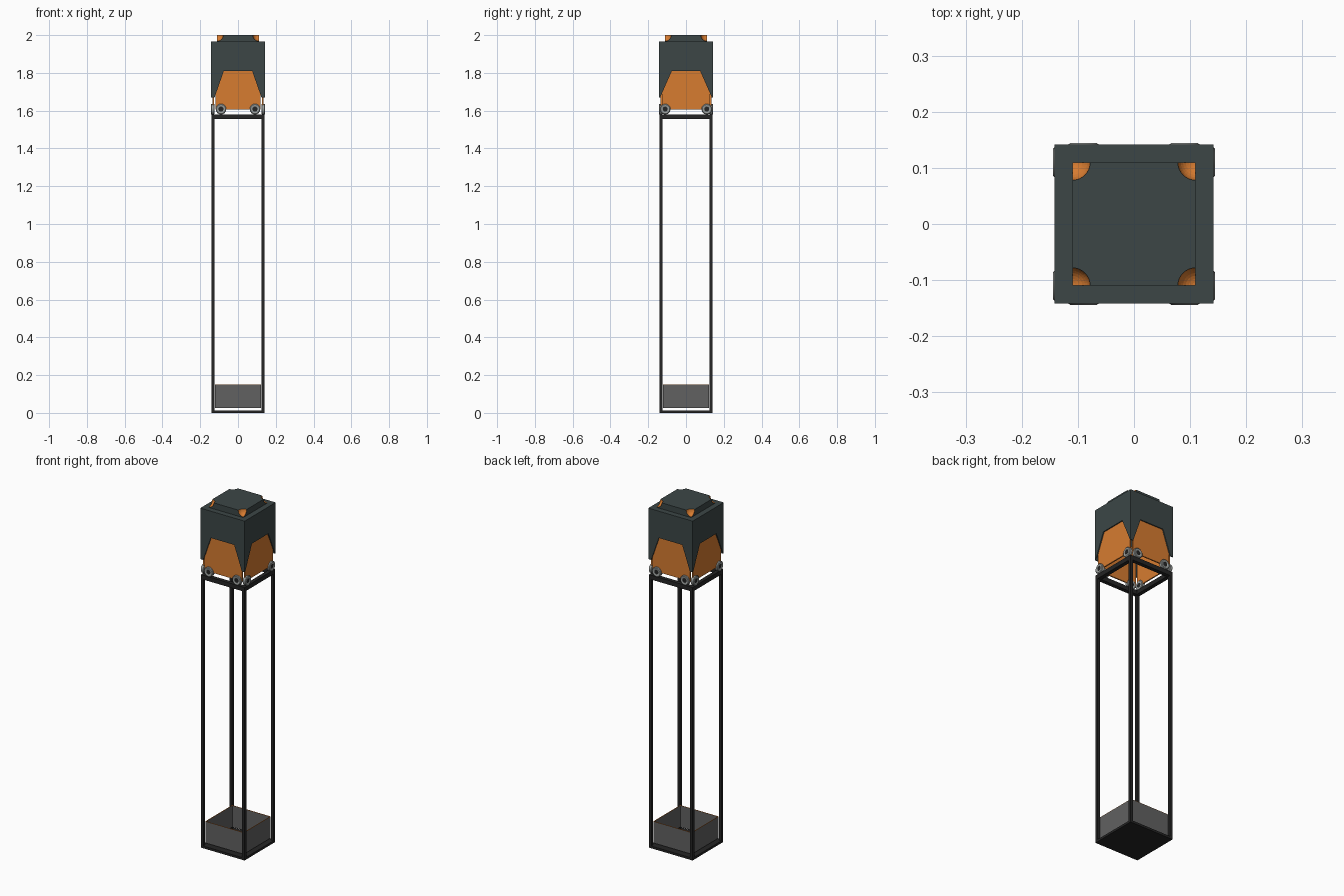
import bpy, bmesh, math
from mathutils import Vector, Matrix

if "Cube" in bpy.data.objects:
    bpy.data.objects.remove(bpy.data.objects["Cube"])


def material(name, rgb):
    m = bpy.data.materials.new(name)
    m.diffuse_color = (*rgb, 1)
    m.use_nodes = True
    m.node_tree.nodes["Principled BSDF"].inputs["Base Color"].default_value = m.diffuse_color
    return m


DARK = material("dark_slate", (0.045, 0.062, 0.062))
ORANGE = material("orange", (0.68, 0.2, 0.03))
BLACK = material("black", (0.018, 0.018, 0.018))
SMOKE = material("smoke_grey", (0.12, 0.12, 0.12))
STEEL = material("steel", (0.32, 0.34, 0.33))


def finish(name, bm, mat):
    bmesh.ops.recalc_face_normals(bm, faces=bm.faces)
    me = bpy.data.meshes.new(name)
    bm.to_mesh(me)
    bm.free()
    ob = bpy.data.objects.new(name, me)
    me.materials.append(mat)
    bpy.context.collection.objects.link(ob)
    return ob


def add_box(bm, lo, hi):
    lo, hi = Vector(lo), Vector(hi)
    m = Matrix.Translation((lo + hi) / 2) @ Matrix.Diagonal((*(hi - lo), 1))
    bmesh.ops.create_cube(bm, size=1, matrix=m)


def square_ring(name, outer, width, z0, z1, mat):
    bm = bmesh.new()
    i = outer - width
    for s in (-1, 1):
        add_box(bm, (-outer, min(s * i, s * outer), z0), (outer, max(s * i, s * outer), z1))
        add_box(bm, (min(s * i, s * outer), -i, z0), (max(s * i, s * outer), i, z1))
    return finish(name, bm, mat)


# Frame: base plate, four posts and top ring
R = 0.14
bm = bmesh.new()
add_box(bm, (-R, -R, 0), (R, R, 0.013))
finish("base_plate", bm, BLACK)
bm = bmesh.new()
for sx in (-1, 1):
    for sy in (-1, 1):
        c = Vector((sx, sy, 0)) * (R - 0.008)
        add_box(bm, c + Vector((-.008, -.008, 0.013)), c + Vector((.008, .008, 1.555)))
finish("posts", bm, BLACK)
square_ring("top_ring", R, 0.022, 1.555, 1.58, BLACK)

# Open tray at the bottom with a thin orange rim
square_ring("tray_walls", 0.123, 0.003, 0.025, 0.148, SMOKE)
square_ring("tray_rim", 0.123, 0.003, 0.148, 0.150, ORANGE)

# Hood: square shell with a tapered notch on each side
H, ZT, ZB = 0.142, 1.965, 1.67
bm = bmesh.new()
corners = [(-H, -H), (H, -H), (H, H), (-H, H)]
top = [bm.verts.new((*c, ZT)) for c in corners]
low = [bm.verts.new((*c, ZB)) for c in corners]
bm.faces.new(top)
for k in range(4):
    j = (k + 1) % 4
    a, b = low[k].co, low[j].co
    foot = 0.124 if k % 2 == 0 else 0.137

    def along(d, z):
        p = a.lerp(b, 0.5 + d / (2 * H))
        return bm.verts.new((p.x, p.y, z))
    notch = [along(foot, ZB), along(0.075, 1.81), along(-0.075, 1.81), along(-foot, ZB)]
    bm.faces.new([top[k], top[j], low[j], *notch, low[k]])
hood = finish("hood", bm, DARK)
shell = hood.modifiers.new("shell", "SOLIDIFY")
shell.thickness = 0.006
shell.offset = -1

# Cap slab with a rounded bite at each corner
C, BITE = 0.11, 0.032
bm = bmesh.new()
add_box(bm, (-C, -C, ZT - 0.003), (C, C, 2.0))
cap = finish("cap", bm, DARK)
bm = bmesh.new()
for sx in (-1, 1):
    for sy in (-1, 1):
        bmesh.ops.create_uvsphere(bm, u_segments=32, v_segments=16, radius=BITE,
                                  matrix=Matrix.Translation((sx * C, sy * C, 2.0)))
cutter = finish("corner_cutter", bm, ORANGE)
cutter.hide_render = True
cutter.hide_viewport = True
cap.data.materials.append(ORANGE)
cut = cap.modifiers.new("corner_bites", "BOOLEAN")
cut.operation = "DIFFERENCE"
cut.object = cutter
cut.solver = "EXACT"
cut.material_mode = "TRANSFER"

# Side panels, and two rollers on every side
for k, side in enumerate(("front", "right", "back", "left")):
    rot = Matrix.Rotation(k * math.pi / 2, 4, "Z")
    half, wx = (0.12, 0.09) if k % 2 == 0 else (0.127, 0.11)
    bm = bmesh.new()
    add_box(bm, (-half, -0.134, 1.607), (half, -0.127, 1.83))
    bm.transform(rot)
    finish(side + "_panel", bm, ORANGE)

    for s in (-1, 1):
        tyre, hub = bmesh.new(), bmesh.new()
        # lathed tyre ring around a darker hub
        prof = [(0.013, -0.142), (0.016, -0.144), (0.024, -0.144), (0.028, -0.141),
                (0.028, -0.127), (0.024, -0.124), (0.013, -0.124)]
        n = 24
        rings = [[tyre.verts.new((s * wx + r * math.cos(t * math.tau / n), y,
                                  1.608 + r * math.sin(t * math.tau / n)))
                  for r, y in prof] for t in range(n)]
        for t in range(n):
            p, q = rings[t], rings[(t + 1) % n]
            for i in range(len(prof)):
                j = (i + 1) % len(prof)
                tyre.faces.new((p[i], p[j], q[j], q[i]))
        bmesh.ops.create_cone(hub, cap_ends=True, segments=n, radius1=0.013, radius2=0.013,
                              depth=0.016, matrix=Matrix.Translation((s * wx, -0.132, 1.608))
                              @ Matrix.Rotation(math.pi / 2, 4, "X"))
        end = "_a" if s < 0 else "_b"
        for part, b, mat in (("_roller", tyre, STEEL), ("_hub", hub, BLACK)):
            b.transform(rot)
            ob = finish(side + part + end, b, mat)
            bpy.ops.object.select_all(action="DESELECT")
            ob.select_set(True)
            bpy.context.view_layer.objects.active = ob
            bpy.ops.object.shade_smooth_by_angle(angle=math.radians(35))
